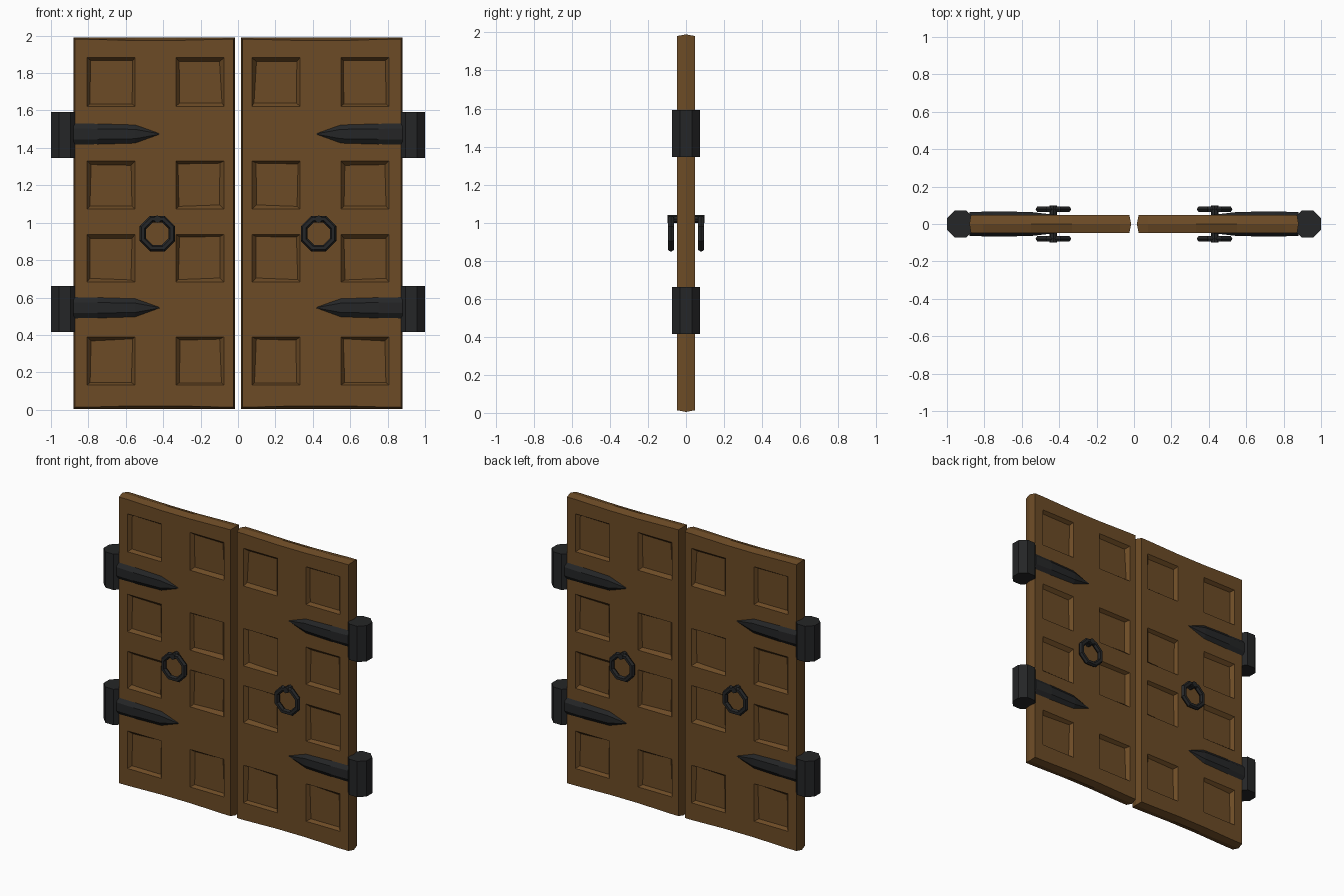
import bpy, bmesh, math, random
from mathutils import Matrix, Vector

if "Cube" in bpy.data.objects:
    bpy.data.objects.remove(bpy.data.objects["Cube"])

random.seed(4)


def material(name, rgb):
    m = bpy.data.materials.new(name)
    m.diffuse_color = (*rgb, 1)
    m.use_nodes = True
    m.node_tree.nodes["Principled BSDF"].inputs["Base Color"].default_value = m.diffuse_color
    return m


wood = material("brown wood", (0.15, 0.07, 0.019))
iron = material("black iron", (0.018, 0.019, 0.020))


def finish(name, bm, mat, axes):
    """Turn a bmesh into an object, mirrored over the given axes."""
    bmesh.ops.recalc_face_normals(bm, faces=bm.faces)
    me = bpy.data.meshes.new(name)
    bm.to_mesh(me)
    bm.free()
    me.materials.append(mat)
    ob = bpy.data.objects.new(name, me)
    bpy.context.collection.objects.link(ob)
    mod = ob.modifiers.new("mirror", 'MIRROR')
    mod.use_axis = axes
    mod.merge_threshold = 0.0005
    return ob


# Door leaf: front half of one leaf, with sunken panels and a ridged rim
X0, X1, Z0, Z1, HALF = 0.015, 0.88, 0.005, 1.99, 0.047
xs = [X0 + 0.01, 0.075, 0.332, 0.55, 0.807, X1 - 0.008]
zs = [Z0, 0.132, 0.39, 0.683, 0.938, 1.073, 1.33, 1.622, 1.882, Z1]
bm = bmesh.new()
grid = []
for j, z in enumerate(zs):
    row = []
    for i, x in enumerate(xs):
        dip = 0.016 if i in (2, 3) else 0.009
        zz = z + (dip if j == 0 else -dip if j == len(zs) - 1 else 0)
        row.append(bm.verts.new((x, -HALF, zz)))
    grid.append(row)
panels = []
for j in range(len(zs) - 1):
    for i in range(len(xs) - 1):
        f = bm.faces.new((grid[j][i], grid[j][i + 1], grid[j + 1][i + 1], grid[j + 1][i]))
        if i in (1, 3) and j % 2 == 1:
            panels.append(f)
# rim running back to the middle plane of the door
rim = [e for e in bm.edges if e.is_boundary]
new = bmesh.ops.extrude_edge_only(bm, edges=rim)["geom"]
for v in (g for g in new if isinstance(g, bmesh.types.BMVert)):
    v.co.y = 0
    if v.co.x < X0 + 0.011:
        v.co.x = X0
    elif v.co.x > X1 - 0.009:
        v.co.x = X1
    if v.co.z < Z0 + 0.02:
        v.co.z = Z0
    elif v.co.z > Z1 - 0.02:
        v.co.z = Z1
# hand-carved sunken panels
bm.normal_update()
bmesh.ops.inset_individual(bm, faces=panels, thickness=0.024)
for f in panels:
    for v in f.verts:
        v.co += Vector((random.uniform(-0.007, 0.007), 0.024, random.uniform(-0.007, 0.007)))
finish("door_leaf", bm, wood, (True, True, False))

for zc in (0.539, 1.468):
    # Hinge barrel: upright octagonal prism
    bm = bmesh.new()
    r = 0.073 / math.cos(math.pi / 8)
    bmesh.ops.create_cone(bm, cap_ends=True, segments=8, radius1=r, radius2=r, depth=0.246,
                          matrix=Matrix.Translation((0.927, 0, zc)) @ Matrix.Rotation(math.pi / 8, 4, 'Z'))
    bmesh.ops.rotate(bm, verts=bm.verts, cent=(0.927, 0, zc),
                     matrix=Matrix.Rotation(0 if any(abs(v.co.x - 1) < 0.001 for v in bm.verts)
                                            else math.pi / 8, 3, 'Z'))
    finish("hinge_barrel", bm, iron, (True, False, False))

    # Hinge strap: bevelled band wrapping both faces, ending in a point
    bm = bmesh.new()
    zs_c = zc + 0.006
    rings = []
    for x, h, y in ((0.88, 0.058, 0.063), (0.75, 0.056, 0.068), (0.55, 0.050, 0.064), (0.42, 0.003, 0.049)):
        prof = [(-y, -0.5), (-0.046, -1), (0.046, -1), (y, -0.5), (y, 0.5), (0.046, 1), (-0.046, 1), (-y, 0.5)]
        rings.append([bm.verts.new((x, py, zs_c + h * k)) for py, k in prof])
    for a, b in zip(rings, rings[1:]):
        for k in range(8):
            bm.faces.new((a[k], a[(k + 1) % 8], b[(k + 1) % 8], b[k]))
    bm.faces.new(rings[0])
    bm.faces.new(rings[-1])
    finish("hinge_strap", bm, iron, (True, False, False))

# Pull ring: octagonal ring with a six-sided section, on both faces
bm = bmesh.new()
loops = []
for a in range(8):
    t = (a + 0.5) * math.pi / 4
    loop = []
    for b in range(6):
        p = b * math.pi / 3
        d = (0.0775 + 0.0175 * math.cos(p)) / math.cos(math.pi / 8)
        loop.append(bm.verts.new((0.431 + d * math.cos(t), -0.079 + 0.0175 * math.sin(p),
                                  0.942 + d * math.sin(t))))
    loops.append(loop)
for a in range(8):
    for b in range(6):
        n, m = loops[(a + 1) % 8], (b + 1) % 6
        bm.faces.new((loops[a][b], n[b], n[m], loops[a][m]))
finish("pull_ring", bm, iron, (True, True, False))

# Ring mount: short peg passing through the leaf
bm = bmesh.new()
bmesh.ops.create_cone(bm, cap_ends=True, segments=8, radius1=0.02, radius2=0.02, depth=0.196,
                      matrix=Matrix.Translation((0.431, 0, 1.019)) @ Matrix.Rotation(math.pi / 2, 4, 'X'))
finish("ring_mount", bm, iron, (True, False, False))
